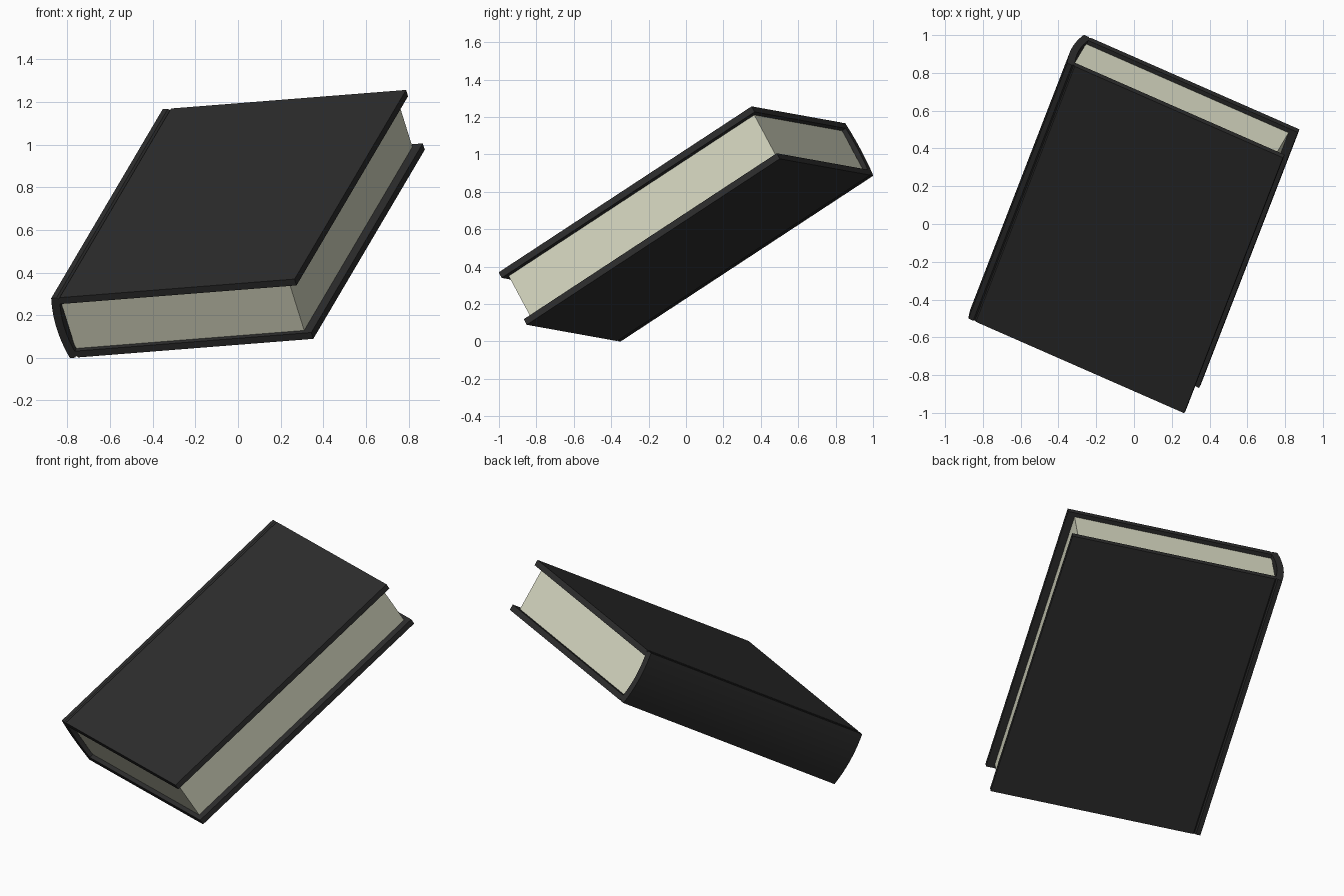
import bpy, bmesh, math
from mathutils import Matrix, Vector

if "Cube" in bpy.data.objects:
    bpy.data.objects.remove(bpy.data.objects["Cube"])

# Book axes: u = spine to fore edge, v = bottom to top edge, n = out of the front cover
u = Vector((1.14, -0.50, 0.09)).normalized()
v = Vector((0.52, 1.35, 0.885))
v = (v - u * v.dot(u)).normalized()
n = u.cross(v)
PLACE = Matrix.Translation((0, 0, 0.628)) @ Matrix((u, v, n)).transposed().to_4x4()

W, H, T = 0.625, 0.85, 0.165   # half width, height, thickness
BOARD = 0.035                  # cover board thickness


def extrude_profile(name, profile, half_len, color):
    """Extrude a closed (u, n) outline along the book's height."""
    bm = bmesh.new()
    face = bm.faces.new([bm.verts.new((a, -half_len, c)) for a, c in profile])
    out = bmesh.ops.extrude_face_region(bm, geom=[face])
    moved = [g for g in out["geom"] if isinstance(g, bmesh.types.BMVert)]
    bmesh.ops.translate(bm, verts=moved, vec=(0, 2 * half_len, 0))
    bmesh.ops.recalc_face_normals(bm, faces=bm.faces)
    bm.transform(PLACE)
    mesh = bpy.data.meshes.new(name)
    bm.to_mesh(mesh)
    bm.free()
    obj = bpy.data.objects.new(name, mesh)
    bpy.context.collection.objects.link(obj)
    mat = bpy.data.materials.new(name + "_material")
    mat.diffuse_color = color
    mat.use_nodes = True
    mat.node_tree.nodes["Principled BSDF"].inputs["Base Color"].default_value = mat.diffuse_color
    mesh.materials.append(mat)
    bpy.context.view_layer.objects.active = obj
    obj.select_set(True)
    bpy.ops.object.shade_smooth_by_angle(angle=math.radians(30))
    obj.select_set(False)
    return obj


def bow(edge, half, bulge, steps=12):
    """Shallow outward curve of the spine, from top (+n) to bottom (-n)."""
    return [(edge - bulge * (1 - t * t), half * t)
            for t in (1 - 2 * i / steps for i in range(steps + 1))]


# Case: two boards joined by a bowed spine, with a hinge groove on each side
hinge = -W + 0.035
upper_out = [(W, T - BOARD), (W, T), (hinge + 0.008, T), (hinge, T - 0.009), (hinge - 0.008, T)]
lower_out = [(a, -c) for a, c in reversed(upper_out)]
inner = bow(-W + BOARD, T - BOARD, 0.015)[::-1]
extrude_profile("cover", upper_out + bow(-W, T, 0.02) + lower_out + inner,
                H, (0.026, 0.026, 0.026, 1))

# Page block, set back from the boards
p = T - BOARD + 0.002
extrude_profile("pages", [(0.58, -p), (0.58, p), (-W + BOARD - 0.005, p), (-W + BOARD - 0.005, -p)],
                H - 0.025, (0.68, 0.69, 0.54, 1))
